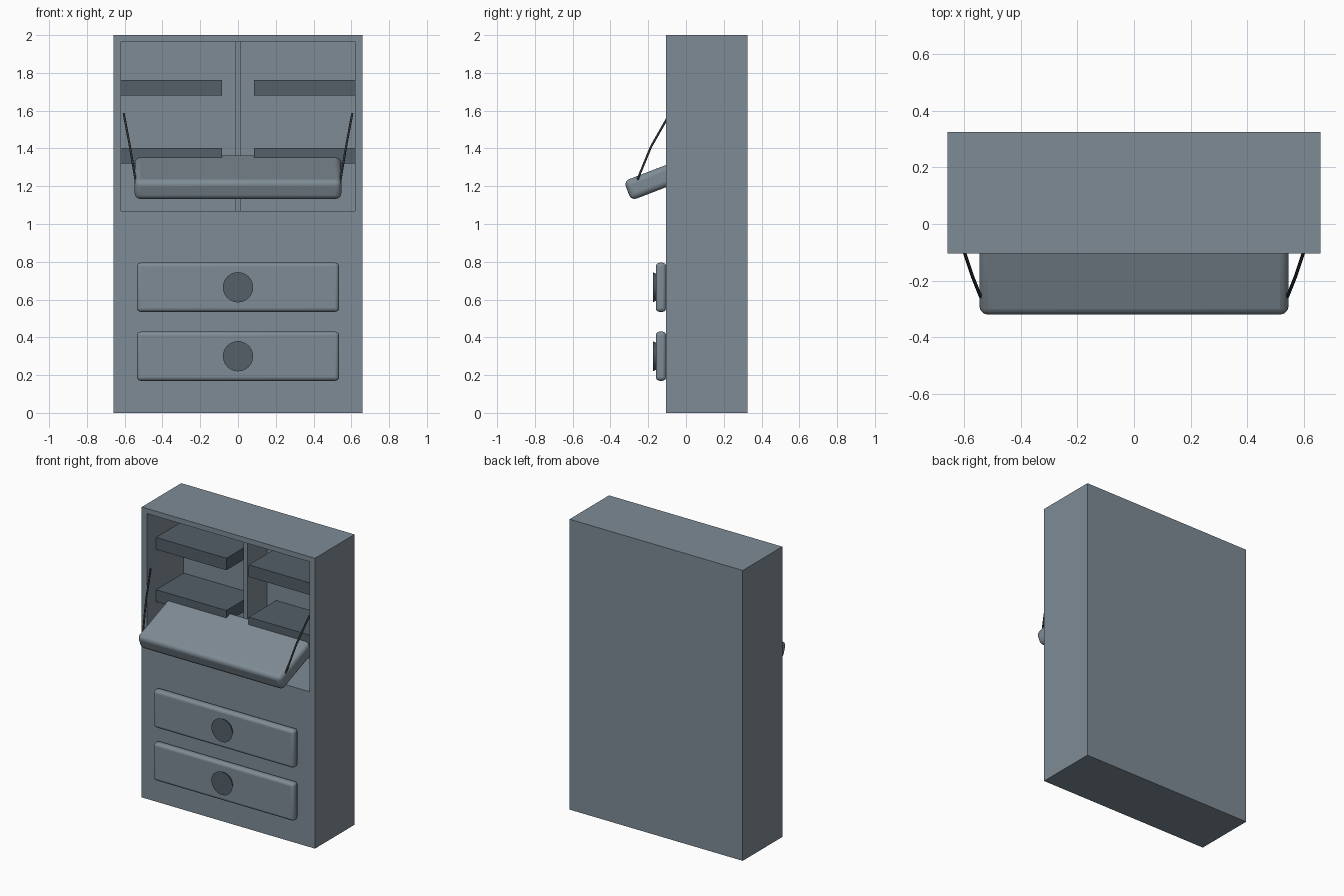
import bpy, math
from mathutils import Vector

if "Cube" in bpy.data.objects:
    bpy.data.objects.remove(bpy.data.objects["Cube"], do_unlink=True)


def material(name, rgb):
    m = bpy.data.materials.new(name)
    m.use_nodes = True
    m.diffuse_color = (*rgb, 1)
    m.node_tree.nodes["Principled BSDF"].inputs["Base Color"].default_value = (*rgb, 1)
    return m


GREY = material("slate_grey", (0.21, 0.26, 0.30))
DARK = material("dark_slate", (0.09, 0.115, 0.14))
CORD = material("cord_black", (0.03, 0.035, 0.04))


def box(name, lo, hi, mat, bevel=0, tilt=0):
    """Box between two corners, optionally rounded and tilted about x."""
    lo, hi = Vector(lo), Vector(hi)
    bpy.ops.mesh.primitive_cube_add(size=1, location=(lo + hi) / 2)
    ob = bpy.context.object
    ob.name = name
    ob.scale = hi - lo
    bpy.ops.object.transform_apply(location=False, rotation=False, scale=True)
    ob.data.materials.append(mat)
    if bevel:
        mod = ob.modifiers.new("rounding", 'BEVEL')
        mod.width, mod.segments = bevel, 4
        bpy.ops.object.shade_smooth_by_angle(angle=math.radians(40))
    ob.rotation_euler.x = tilt
    return ob


W, IN, FRONT, BACK, MID, TOP = 0.66, 0.62, -0.105, 0.325, 1.07, 2.0
INNER_BACK, CEILING = 0.295, 1.965

# Cabinet
box("lower_cabinet", (-W, FRONT, 0), (W, BACK, MID), GREY)
box("top_panel", (-IN, FRONT, CEILING), (IN, BACK, TOP), GREY)
box("back_panel", (-IN, INNER_BACK, MID), (IN, BACK, CEILING), GREY)
box("divider", (-0.015, 0.08, MID), (0.015, INNER_BACK, CEILING), GREY)

# Sides, shelves and lid cords
for side, s in (("left", 1), ("right", -1)):
    x0, x1 = sorted((s * IN, s * W))
    box(side + "_side_panel", (x0, FRONT, MID), (x1, BACK, TOP), GREY)
    x0, x1 = sorted((s * 0.085, s * IN))
    for level, z in (("lower", 1.32), ("upper", 1.68)):
        box(f"{side}_{level}_shelf", (x0, -0.005, z), (x1, INNER_BACK, z + 0.083), DARK)

    curve = bpy.data.curves.new(side + "_cord", 'CURVE')
    curve.dimensions = '3D'
    curve.bevel_depth, curve.bevel_resolution = 0.006, 2
    curve.use_fill_caps = True
    path = [(0.605, -0.085, 1.585), (0.572, -0.185, 1.41), (0.543, -0.257, 1.235)]
    spline = curve.splines.new('POLY')
    spline.points.add(len(path) - 1)
    for p, (x, y, z) in zip(spline.points, path):
        p.co = (s * x, y, z, 1)
    curve.materials.append(CORD)
    bpy.context.collection.objects.link(bpy.data.objects.new(side + "_cord", curve))

# Fold-down writing lid
box("fold_down_lid", (-0.547, -0.323, 1.193), (0.547, 0.083, 1.303), GREY,
    bevel=0.03, tilt=math.radians(21))

# Drawers with round knobs
for level, z in (("lower", 0.17), ("upper", 0.535)):
    box(level + "_drawer_front", (-0.535, -0.16, z), (0.535, FRONT, z + 0.26), GREY, bevel=0.02)
    bpy.ops.mesh.primitive_cone_add(vertices=32, radius1=0.07, radius2=0.08, depth=0.02,
                                    location=(0, -0.165, z + 0.13),
                                    rotation=(math.pi / 2, 0, 0))
    knob = bpy.context.object
    knob.name = level + "_drawer_knob"
    knob.data.materials.append(DARK)
    bpy.ops.object.shade_smooth_by_angle(angle=math.radians(30))
